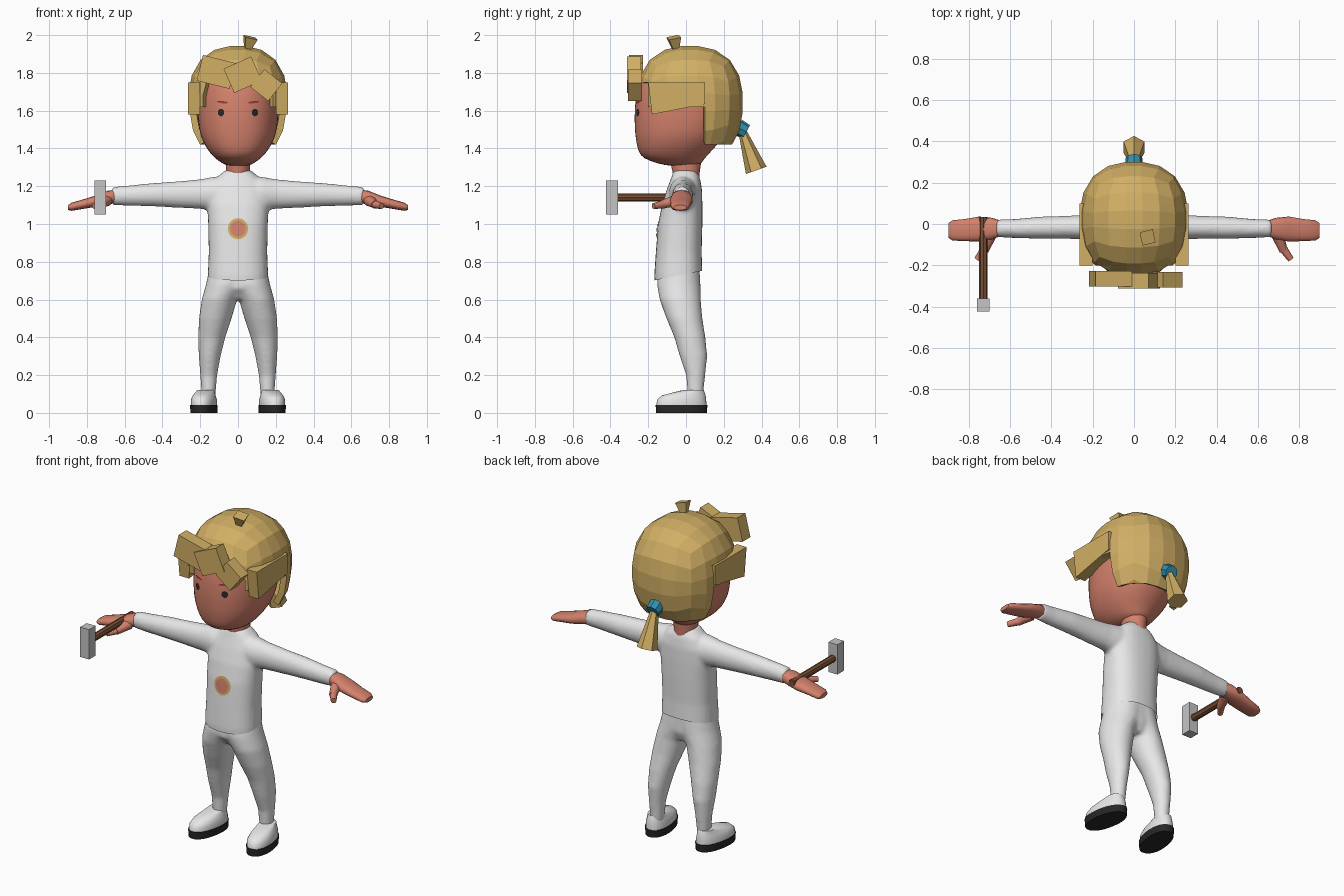
import bpy, bmesh
from math import sin, cos, pi, tan, copysign, radians
from mathutils import Vector, Matrix
from mathutils.bvhtree import BVHTree

cube = bpy.data.objects.get("Cube")
if cube:
    bpy.data.objects.remove(cube)


def material(name, r, g, b):
    m = bpy.data.materials.new(name)
    m.use_nodes = True
    m.diffuse_color = (r, g, b, 1)
    bsdf = next(n for n in m.node_tree.nodes if n.type == 'BSDF_PRINCIPLED')
    bsdf.inputs["Base Color"].default_value = (r, g, b, 1)
    return m


WHITE = material("white cloth", 0.8, 0.8, 0.8)
SKIN = material("skin", 0.66, 0.22, 0.15)
HAIR = material("blond hair", 0.64, 0.43, 0.13)
BLUE = material("blue trim", 0.03, 0.28, 0.43)
BLACK = material("black rubber", 0.02, 0.02, 0.02)
BROWN = material("brown wood", 0.19, 0.08, 0.035)
GREY = material("grey metal", 0.56, 0.56, 0.56)
BROW = material("brow red", 0.32, 0.05, 0.04)


def make(name, bm, *mats):
    bmesh.ops.recalc_face_normals(bm, faces=bm.faces[:])
    me = bpy.data.meshes.new(name)
    bm.to_mesh(me)
    bm.free()
    ob = bpy.data.objects.new(name, me)
    bpy.context.collection.objects.link(ob)
    for m in mats:
        me.materials.append(m)
    return ob


def modify(ob, kind, **settings):
    mod = ob.modifiers.new(kind.title(), kind)
    for key, value in settings.items():
        setattr(mod, key, value)


def bake(ob):
    bpy.context.view_layer.update()
    dg = bpy.context.evaluated_depsgraph_get()
    ob_mesh = bpy.data.meshes.new_from_object(ob.evaluated_get(dg))
    ob.modifiers.clear()
    ob.data = ob_mesh


def smooth(ob, angle=50):
    bake(ob)
    bpy.ops.object.select_all(action='DESELECT')
    ob.select_set(True)
    bpy.context.view_layer.objects.active = ob
    bpy.ops.object.shade_smooth_by_angle(angle=radians(angle))


def add_loft(bm, rings, axis='Z', n=28, p=2.0):
    """Bridge rounded rings given as (position, a_min, a_max, b_min, b_max)."""
    loops = []
    for t, a0, a1, b0, b1 in rings:
        loop = []
        for k in range(n):
            c, s = cos(2 * pi * k / n), sin(2 * pi * k / n)
            a = (a0 + a1) / 2 + (a1 - a0) / 2 * copysign(abs(c) ** (2 / p), c)
            b = (b0 + b1) / 2 + (b1 - b0) / 2 * copysign(abs(s) ** (2 / p), s)
            loop.append(bm.verts.new((a, b, t) if axis == 'Z' else (t, a, b)))
        loops.append(loop)
    for lo, hi in zip(loops, loops[1:]):
        for k in range(n):
            j = (k + 1) % n
            bm.faces.new((lo[k], lo[j], hi[j], hi[k]))
    bm.faces.new(loops[0][::-1])
    bm.faces.new(loops[-1])
    bmesh.ops.recalc_face_normals(bm, faces=bm.faces[:])


def mirror_copy(bm):
    geo = bmesh.ops.duplicate(bm, geom=bm.verts[:] + bm.edges[:] + bm.faces[:])["geom"]
    for v in geo:
        if isinstance(v, bmesh.types.BMVert):
            v.co.x *= -1
    bmesh.ops.reverse_faces(bm, faces=[f for f in geo if isinstance(f, bmesh.types.BMFace)])


def fuse(ob):
    modify(ob, 'REMESH', mode='VOXEL', voxel_size=0.011)
    modify(ob, 'SMOOTH', factor=0.5, iterations=6)
    bake(ob)


def cut(bm, co, no, **kw):
    bmesh.ops.bisect_plane(bm, geom=bm.verts[:] + bm.edges[:] + bm.faces[:],
                           plane_co=co, plane_no=no, dist=1e-5, **kw)


def paint(ob, mats, cuts, rule):
    """Cut along planes, then choose each face's material by rule."""
    bm = bmesh.new()
    bm.from_mesh(ob.data)
    for co, no in cuts:
        cut(bm, co, no)
    for f in bm.faces:
        f.material_index = rule(*f.calc_center_median())
    bm.to_mesh(ob.data)
    bm.free()
    ob.data.materials.clear()
    for m in mats:
        ob.data.materials.append(m)


def rod(name, p, q, r1, r2, n, mat):
    p, q = Vector(p), Vector(q)
    bm = bmesh.new()
    m = Matrix.Translation((p + q) / 2) @ (q - p).to_track_quat('Z', 'Y').to_matrix().to_4x4()
    bmesh.ops.create_cone(bm, cap_ends=True, segments=n, radius1=r1, radius2=r2,
                          depth=(q - p).length, matrix=m)
    return make(name, bm, mat)


def box(name, centre, size, turn, mat):
    bm = bmesh.new()
    m = Matrix.Translation(centre) @ Matrix.Rotation(radians(-turn), 4, 'Y') @ Matrix.Diagonal((*size, 1))
    bmesh.ops.create_cube(bm, size=1, matrix=m)
    return make(name, bm, mat)


def decal(name, target, x, z, rx, rz, lift, mat, turn=0):
    """Thin oval patch laid on the front of the target."""
    tree = BVHTree.FromObject(target, bpy.context.evaluated_depsgraph_get())
    bm = bmesh.new()
    bmesh.ops.create_circle(bm, cap_ends=True, cap_tris=True, segments=20, radius=1)
    for v in bm.verts:
        a, b = v.co.x * rx, v.co.y * rz
        px, pz = x + a * cos(turn) - b * sin(turn), z + a * sin(turn) + b * cos(turn)
        hit = tree.ray_cast(Vector((px, -1, pz)), Vector((0, 1, 0)))[0]
        v.co = (px, hit.y - lift, pz)
    return make(name, bm, mat)


# Jacket: arms and torso fused, with collar, cuffs and hem
bm = bmesh.new()
add_loft(bm, [(0.05, -.09, .06, 1.08, 1.25), (0.13, -.09, .058, 1.07, 1.25), (0.2, -.077, .047, 1.08, 1.237),
              (0.32, -.072, .04, 1.086, 1.226), (0.45, -.072, .036, 1.093, 1.217),
              (0.58, -.068, .024, 1.097, 1.204), (0.668, -.064, .022, 1.1, 1.196)], axis='X')
mirror_copy(bm)
add_loft(bm, [(0.65, -.16, .16, -.165, .087), (0.73, -.16, .16, -.168, .087), (0.85, -.155, .155, -.16, .083),
              (1.0, -.158, .158, -.148, .087), (1.1, -.163, .163, -.128, .087),
              (1.18, -.155, .155, -.103, .085), (1.24, -.12, .12, -.08, .075),
              (1.285, -.068, .068, -.065, .055)], p=2.4)
jacket = make("jacket", bm)
fuse(jacket)
bm = bmesh.new()
bm.from_mesh(jacket.data)
cut(bm, (0, 0, .735), (0, -.2, 1), clear_inner=True)
bm.to_mesh(jacket.data)
bm.free()


def jacket_rule(x, y, z):
    x = abs(x)
    if z < .767 + .2 * y:
        return 2
    if x > .59:
        return 1
    if y < -.02 and z > 1.1 and x < .4 * (z - 1.1):
        return 3
    if y < -.02 and z > 1.13 and x < .03 + .95 * (z - 1.13):
        return 1
    if y < -.1 and x < .45 * (.815 - z):
        return 1
    return 1 if x > .1 and abs(y + .04) < .05 and z < .775 else 0


cuts = [((0, 0, .767), (0, -.2, 1)), ((0, 0, .775), (0, 0, 1)), ((0, -.02, 0), (0, 1, 0))]
for s in (1, -1):
    cuts += [((s * .59, 0, 0), (1, 0, 0)), ((0, 0, 1.1), (s, 0, -.4)),
             ((s * .03, 0, 1.13), (s, 0, -.95)), ((0, 0, .815), (s, 0, .45))]
paint(jacket, (WHITE, BLUE, BLACK, SKIN), cuts, jacket_rule)
smooth(jacket)
decal("badge_rim", jacket, 0, .975, .054, .056, .003, HAIR)
decal("badge_centre", jacket, 0, .975, .041, .043, .006, SKIN)

# Trousers
bm = bmesh.new()
add_loft(bm, [(.08, .12, .192, .01, .09), (.2, .11, .2, .0, .102), (.3, .092, .208, -.034, .113),
              (.4, .067, .211, -.062, .103), (.5, .034, .207, -.104, .087), (.6, .004, .192, -.14, .078),
              (.68, -.05, .17, -.154, .077), (.8, -.08, .145, -.14, .07)])
mirror_copy(bm)
add_loft(bm, [(.6, -.1, .1, -.1, .05), (.66, -.16, .16, -.148, .075), (.8, -.145, .145, -.14, .07)])
trousers = make("trousers", bm)
fuse(trousers)
paint(trousers, (WHITE, BLUE), [((0, 0, .132), (0, 0, 1))], lambda x, y, z: int(z < .132))
smooth(trousers)

# Shoes with rubber soles, toes turned out
for name, mat, rings in (
        ("soles", BLACK, [(0, -.068, .068, -.16, .112), (.043, -.07, .07, -.163, .115)]),
        ("shoes", WHITE, [(.043, -.066, .066, -.158, .11), (.07, -.066, .066, -.155, .108),
                          (.092, -.058, .058, -.13, .105), (.108, -.05, .05, -.07, .1),
                          (.122, -.044, .044, -.01, .094)])):
    bm = bmesh.new()
    add_loft(bm, rings, p=2.2)
    bm.transform(Matrix.Translation((.177, 0, 0)) @ Matrix.Rotation(radians(9), 4, 'Z'))
    shoe = make(name, bm, mat)
    modify(shoe, 'MIRROR')
    smooth(shoe)

# Hands and thumbs
bm = bmesh.new()
add_loft(bm, [(.64, -.055, .015, 1.112, 1.183), (.69, -.076, .03, 1.103, 1.176), (.75, -.085, .036, 1.092, 1.152),
              (.82, -.083, .024, 1.08, 1.13), (.88, -.08, .018, 1.07, 1.113), (.9, -.066, .004, 1.074, 1.1)],
         axis='X', n=16, p=2.4)
hands = make("hands", bm, SKIN)
thumbs = [rod("thumb_bases", (.695, -.05, 1.125), (.725, -.13, 1.103), .032, .021, 10, SKIN),
          rod("thumb_tips", (.72, -.115, 1.105), (.76, -.172, 1.095), .022, .016, 10, SKIN)]
for part in [hands] + thumbs:
    modify(part, 'MIRROR')
    smooth(part)

# Neck and head, with the hairline painted on
bm = bmesh.new()
add_loft(bm, [(1.2, -.065, .065, -.07, .07), (1.27, -.063, .063, -.07, .072), (1.36, -.067, .067, -.09, .085)])
smooth(make("neck", bm, SKIN))
bm = bmesh.new()
add_loft(bm, [(1.305, -.06, .06, -.1, .07), (1.335, -.105, .105, -.2, .092), (1.36, -.135, .135, -.242, .11),
              (1.4, -.167, .167, -.258, .15), (1.45, -.193, .193, -.267, .19), (1.5, -.208, .208, -.273, .22),
              (1.6, -.217, .217, -.275, .25), (1.7, -.213, .213, -.265, .255), (1.8, -.195, .195, -.235, .23),
              (1.87, -.13, .13, -.13, .15)], p=2.2)
head = make("head", bm)
modify(head, 'SUBSURF', levels=1, render_levels=1)
bake(head)
paint(head, (SKIN, HAIR), [((0, -.19, 0), (0, 1, 0)), ((0, -.1, 0), (0, 1, 0)), ((0, 0, 1.54), (0, 0, 1)),
                           ((0, 0, 1.6), (0, 0, 1)), ((0, 0, 1.75), (0, 0, 1))],
      lambda x, y, z: int(z > 1.75 or (z > 1.6 and y > -.19) or (z > 1.54 and -.19 < y < -.1)))
smooth(head)
for side, s in (("left", 1), ("right", -1)):
    decal(side + "_eye", head, s * .09, 1.59, .017, .02, .004, BLACK)
    decal(side + "_brow", head, s * .083, 1.645, .03, .006, .004, BROW, s * .1)

# Faceted hair cap, open around the face
bm = bmesh.new()
bmesh.ops.create_cube(bm, size=2)
bmesh.ops.subdivide_edges(bm, edges=bm.edges[:], cuts=4, use_grid_fill=True)
for v in bm.verts:
    d = Vector([tan(c * pi / 4) for c in v.co])
    d /= sum(abs(c) ** 2.4 for c in d) ** (1 / 2.4)
    v.co = (d.x * .265, d.y * .283 + .02, d.z * (.3 if d.z > 0 else .33) + 1.645)
for co in ((0, 0, 1.42), (0, 0, 1.62), (0, 0, 1.75)):
    cut(bm, co, (0, 0, 1))
for y in (.1, -.2):
    cut(bm, (0, y, 0), (0, 1, 0))
gone = []
for f in bm.faces:
    c = f.calc_center_median()
    if c.z < 1.42 or (c.y < .1 and c.z < 1.62) or (c.y < -.2 and c.z < 1.75):
        gone.append(f)
bmesh.ops.delete(bm, geom=gone, context='FACES')
cap = make("hair_cap", bm, HAIR)
modify(cap, 'SOLIDIFY', thickness=.035, offset=-1)

# Side locks
bm = bmesh.new()
face = bm.faces.new([bm.verts.new((.2, y, z)) for y, z in ((-.18, 1.58), (.1, 1.635), (.1, 1.75), (-.2, 1.75))])
out = bmesh.ops.extrude_face_region(bm, geom=[face])["geom"]
bmesh.ops.translate(bm, verts=[v for v in out if isinstance(v, bmesh.types.BMVert)], vec=(.065, 0, 0))
modify(make("side_locks", bm, HAIR), 'MIRROR')

# Fringe blocks, topknot and ponytail
for i, (x, y, z, w, h, turn) in enumerate(((-.115, -.265, 1.805, .18, .14, -14), (.025, -.275, 1.79, .16, .14, 24),
                                           (.15, -.27, 1.735, .12, .12, -38))):
    box("fringe_%d" % (i + 1), (x, y, z), (w, .075, h), turn, HAIR)
rod("topknot", (.05, -.055, 1.925), (.066, -.065, 1.988), .022, .047, 4, HAIR)
rod("hair_tie", (0, .275, 1.512), (0, .32, 1.488), .045, .04, 8, BLUE)
rod("ponytail", (0, .295, 1.5), (0, .372, 1.284), .02, .058, 6, HAIR)

# Hammer in the right hand
rod("hammer_handle", (-.73, .035, 1.14), (-.73, -.37, 1.14), .021, .021, 8, BROWN)
box("hammer_head", (-.73, -.392, 1.14), (.06, .062, .18), 0, GREY)
